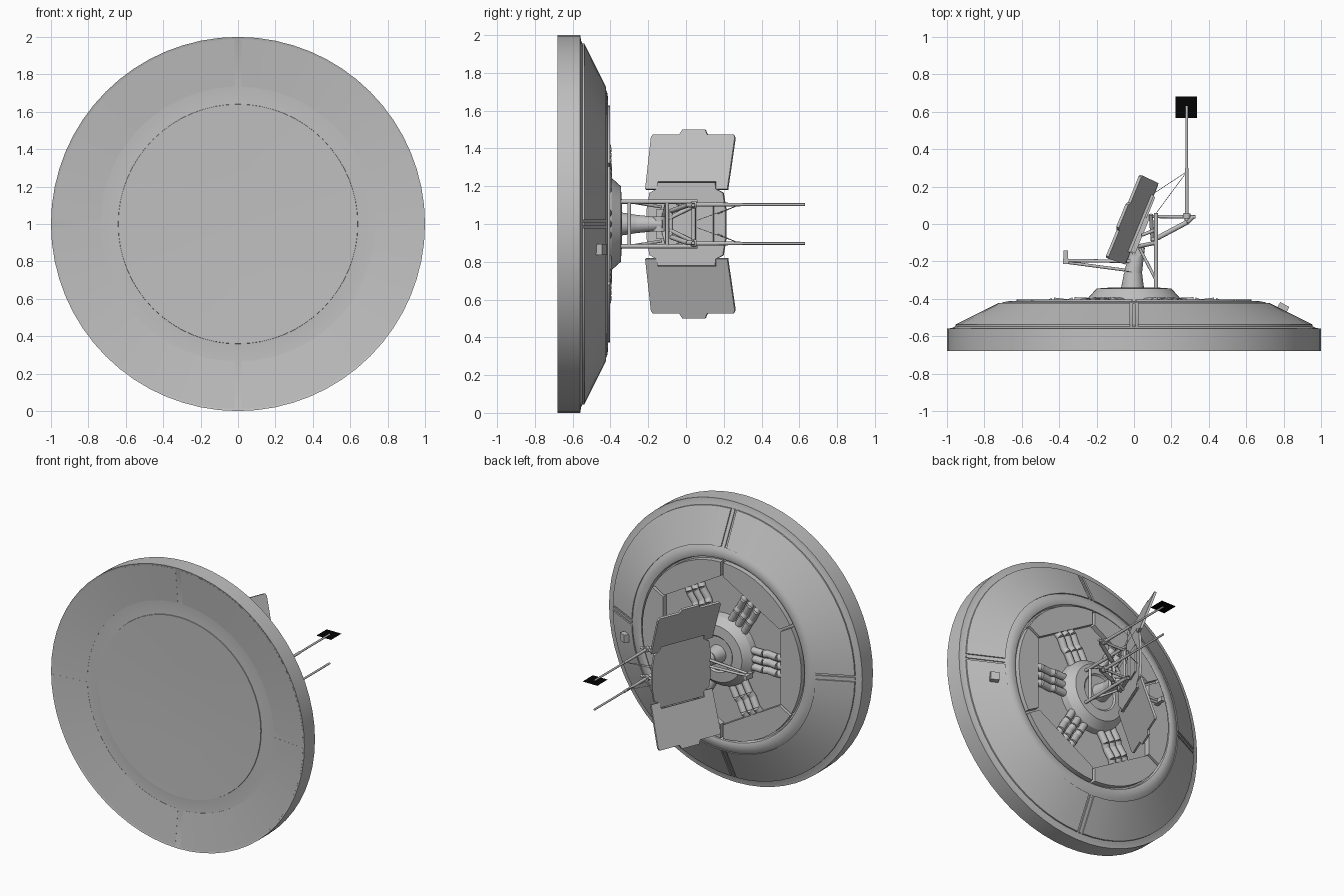
import bpy, bmesh, math
from mathutils import Vector

if "Cube" in bpy.data.objects:
    bpy.data.objects.remove(bpy.data.objects["Cube"])

CENTER = Vector((0, 0, 1))


def material(name, value):
    m = bpy.data.materials.new(name)
    m.diffuse_color = (value, value, value, 1)
    m.use_nodes = True
    m.node_tree.nodes["Principled BSDF"].inputs["Base Color"].default_value = m.diffuse_color
    return m


GREY = material("hull grey", 0.53)
BLACK = material("matte black", 0.001)


def finish(bm, name, mat=GREY, angle=35):
    bmesh.ops.recalc_face_normals(bm, faces=bm.faces[:])
    me = bpy.data.meshes.new(name)
    bm.to_mesh(me)
    bm.free()
    me.materials.append(mat)
    ob = bpy.data.objects.new(name, me)
    bpy.context.collection.objects.link(ob)
    bpy.ops.object.select_all(action='DESELECT')
    ob.select_set(True)
    bpy.context.view_layer.objects.active = ob
    bpy.ops.object.shade_smooth_by_angle(angle=math.radians(angle))
    return ob


def polar(r, a, y):
    return Vector((r * math.cos(a), y, 1 + r * math.sin(a)))


def lathe(name, profile, n=64, angle=35):
    """Closed solid turned about the y axis; profile runs axis to axis."""
    bm = bmesh.new()
    rings = []
    for r, y in profile:
        if r == 0:
            rings.append([bm.verts.new((0, y, 1))] * n)
        else:
            rings.append([bm.verts.new(polar(r, math.tau * i / n, y)) for i in range(n)])
    for a, b in zip(rings, rings[1:]):
        for i in range(n):
            j = (i + 1) % n
            vs = list(dict.fromkeys([a[i], a[j], b[j], b[i]]))
            if len(vs) > 2:
                bm.faces.new(vs)
    return finish(bm, name, angle=angle)


def prism(bm, pts, off):
    """Extrude a 3D polygon along an offset."""
    off = Vector(off)
    lo = [bm.verts.new(p) for p in pts]
    hi = [bm.verts.new(Vector(p) + off) for p in pts]
    bm.faces.new(lo)
    bm.faces.new(hi[::-1])
    for i in range(len(pts)):
        j = (i + 1) % len(pts)
        bm.faces.new([lo[i], lo[j], hi[j], hi[i]])


def box(bm, c, size):
    x, y, z = c
    a, b, d = (s / 2 for s in size)
    prism(bm, [(x - a, y - b, z - d), (x + a, y - b, z - d), (x + a, y + b, z - d), (x - a, y + b, z - d)],
          (0, 0, 2 * d))


def rod(bm, p, q, r0, r1=None, n=14):
    p, q = Vector(p), Vector(q)
    r1 = r0 if r1 is None else r1
    d = (q - p).normalized()
    u = d.orthogonal().normalized()
    v = d.cross(u)
    a, b = [], []
    for i in range(n):
        t = math.tau * (i + .5) / n
        o = u * math.cos(t) + v * math.sin(t)
        a.append(bm.verts.new(p + o * r0))
        b.append(bm.verts.new(q + o * r1))
    bm.faces.new(a)
    bm.faces.new(b)
    for i in range(n):
        j = (i + 1) % n
        bm.faces.new([a[i], a[j], b[j], b[i]])


def ring_panels(name, outer, inner, lift, gap, n=16):
    """Four conical sector plates separated by straight radial channels."""
    bm = bmesh.new()
    for k in range(4):
        sec = []
        for i in range(n + 1):
            row = []
            for (r, y), dy in ((outer, 0), (inner, 0), (inner, lift), (outer, lift)):
                g = math.asin(gap / r)
                a = k * math.pi / 2 + g + (math.pi / 2 - 2 * g) * i / n
                row.append(bm.verts.new(polar(r, a, y + dy)))
            sec.append(row)
        bm.faces.new(sec[0])
        bm.faces.new(sec[-1])
        for s, t in zip(sec, sec[1:]):
            for i in range(4):
                j = (i + 1) % 4
                bm.faces.new([s[i], s[j], t[j], t[i]])
    return finish(bm, name)


# Round hull with shallow front dish and recessed back well
lathe("hull", [(0, -.646), (.3, -.649), (.64, -.657), (.641, -.652), (.73, -.648),
               (.99, -.677), (1, -.68), (1, -.56), (.97, -.555), (.72, -.43),
               (.70, -.418), (.665, -.412), (.645, -.418), (.638, -.44), (0, -.44)])
ring_panels("back_panels", (.955, -.552), (.725, -.437), .014, .022)
ring_panels("front_panels", (.988, -.6755), (.735, -.6475), -.002, .02)
lathe("hub", [(0, -.445), (.255, -.445), (.245, -.395), (.2, -.345), (.13, -.34), (.12, -.35), (0, -.35)], 40, 25)

# Raised ribs along the back channels
bm = bmesh.new()
for k in range(4):
    a = k * math.pi / 2
    side = Vector((-math.sin(a), 0, math.cos(a))) * .008
    p, q = polar(.955, a, -.556), polar(.725, a, -.44)
    prism(bm, [p - side, p + side, q + side, q - side], (0, .016, 0))
finish(bm, "channel_ribs")

# Deck plates leaving a hexagonal well
bm = bmesh.new()
for k in range(6):
    a0 = math.radians(30 + 60 * k)
    pts = [polar(.53, a0 + .985 * math.pi / 3, -.445), polar(.53, a0 + .015 * math.pi / 3, -.445)]
    pts += [polar(.628, a0 + math.pi / 3 * (.015 + .97 * i / 10), -.445) for i in range(11)]
    prism(bm, pts, (0, .042, 0))
finish(bm, "deck_plates")

# Clusters of bent pipes around the hub
bm = bmesh.new()
path = [(.23, -.42), (.32, -.416), (.35, -.428), (.43, -.418), (.475, -.44)]
for k in range(6):
    a = k * math.pi / 3
    radial, side = Vector((math.cos(a), 0, math.sin(a))), Vector((-math.sin(a), 0, math.cos(a)))
    for t in (-.058, 0, .058):
        p = [CENTER + radial * r + side * t + Vector((0, y, 0)) for r, y in path]
        for u, v in zip(p, p[1:]):
            rod(bm, u, v, .025)
finish(bm, "pipe_clusters")

# Small box on the sloped back
bm = bmesh.new()
s = Vector((.88, -.47, 0))
nrm = Vector((.47, .88, 0))
c = Vector((.785, -.47, .865))
prism(bm, [c + s * i + Vector((0, 0, j)) for i, j in ((-.028, -.028), (.028, -.028), (.028, .028), (-.028, .028))],
      nrm * .045)
finish(bm, "sensor_box")

# Leaning pedestal
bm = bmesh.new()
rod(bm, (-.008, -.36, 1), (-.005, -.26, 1), .064, .048, 28)
rod(bm, (-.005, -.26, 1), (.025, -.12, 1), .048, .034, 28)
rod(bm, (.02, -.14, .96), (.02, -.14, 1.04), .035, .035, 20)
finish(bm, "pedestal")

# Reflector: flat middle with two folded wings
D, N, C = Vector((.379, .925, 0)), Vector((-.925, .379, 0)), Vector((.044, 0, 1))
half = [(.165, .225), (.17, .185), (.235, .185), (.24, .46), (.23, .475), (.08, .475), (.065, .5)]
wing = half + [(-x, w) for x, w in half[::-1]]
oct_half = [(.165, .22), (.17, .185), (.21, .165), (.225, .08), (.225, -.08), (.21, -.165), (.17, -.185), (.165, -.22)]
octagon = oct_half + [(-x, w) for x, w in oct_half[::-1]]
bm = bmesh.new()
prism(bm, [C + D * x + Vector((0, 0, w)) for x, w in octagon], N * .016)
finish(bm, "reflector_middle", angle=10)
for sign, label in ((1, "upper"), (-1, "lower")):
    bm = bmesh.new()
    prism(bm, [C + D * x + N * (.108 * (w - .18) / .32) + Vector((0, 0, sign * w)) for x, w in wing],
          N * .015 + Vector((0, 0, -sign * .005)))
    finish(bm, "reflector_wing_" + label, angle=10)

# Frame behind the reflector, mirrored in z: (x, y, w) pairs and radius
frame = [((.118, -.345, .118), (.118, .06, .118), .011), ((.03, -.13, .09), (.118, -.3, .118), .008),
         ((.02, -.12, .03), (.118, -.1, .118), .011), ((.1, .04, .1), (.33, .038, .1), .009),
         ((.125, -.075, .07), (.285, .01, .1), .013), ((.09, .05, .1), (.1, -.09, .03), .011),
         ((.285, .01, .1), (.315, .04, .1), .012), ((.118, -.03, .1), (.04, -.06, .12), .009),
         ((.12, .06, .02), (.283, .28, .1), .0015), ((.1, .16, .05), (.283, .28, .1), .0015)]
bm = bmesh.new()
for sg in (1, -1):
    for p, q, r in frame:
        rod(bm, (p[0], p[1], 1 + sg * p[2]), (q[0], q[1], 1 + sg * q[2]), r)
for x, y, w in ((.118, -.3, .12), (.118, -.1, .12), (.115, .04, .1), (.1, -.08, .07)):
    rod(bm, (x, y, 1 - w), (x, y, 1 + w), .01)
finish(bm, "support_frame")

# Back box on the reflector
bm = bmesh.new()
prism(bm, [C + D * i + Vector((0, 0, j)) for i, j in ((-.16, -.08), (.06, -.08), (.06, .08), (-.16, .08))], -N * .025)
prism(bm, [C + D * i + Vector((0, 0, j)) for i, j in ((.04, -.1), (.16, -.1), (.16, .1), (.04, .1))], -N * .01)
finish(bm, "reflector_backing")

# Pair of long aerials
for sg, label in ((1, "upper"), (-1, "lower")):
    z = 1 + .103 * sg
    bm = bmesh.new()
    rod(bm, (.282, .02, z), (.282, .3, z), .011, .009)
    rod(bm, (.282, .3, z), (.282, .63, z), .007)
    rod(bm, (.282, .03, z), (.282, .055, z), .02)
    finish(bm, "aerial_" + label)

# Black plate at the aerial tip
bm = bmesh.new()
box(bm, (.28, .625, 1.103), (.115, .115, .001))
finish(bm, "aerial_plate", BLACK)

# Feed boom in front of the reflector
bm = bmesh.new()
for w in (.025, -.025):
    rod(bm, (0, -.2, 1 + w), (-.37, -.195, 1 + w * .3), .009)
rod(bm, (-.02, -.25, 1), (-.36, -.205, 1), .008)
box(bm, (-.365, -.2, 1), (.03, .03, .04))
box(bm, (-.365, -.165, 1), (.026, .045, .03))
finish(bm, "feed_boom")
